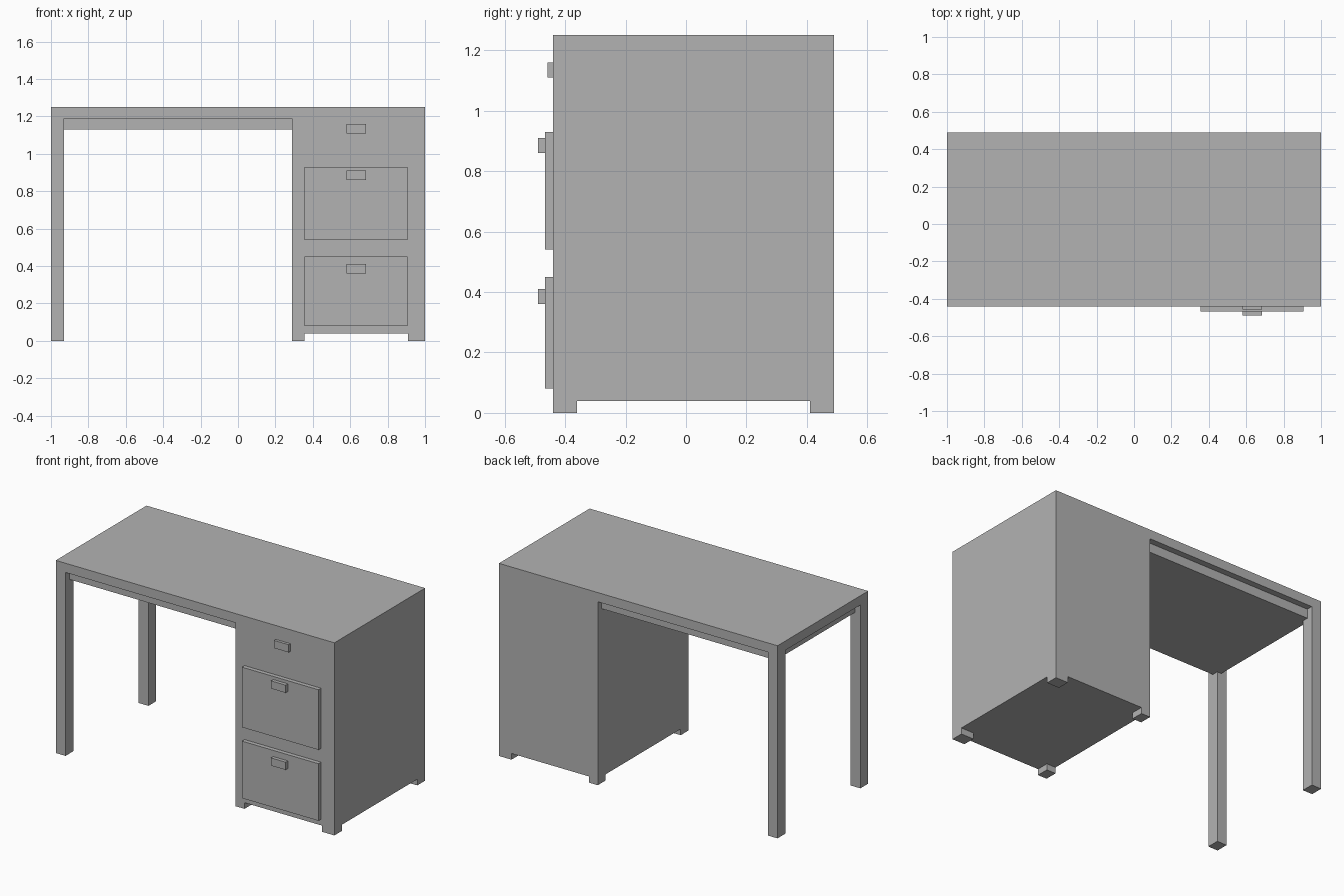
import bpy

cube = bpy.data.objects.get("Cube")
if cube:
    bpy.data.objects.remove(cube, do_unlink=True)

grey = bpy.data.materials.new("plain_grey")
grey.use_nodes = True
colour = (0.45, 0.45, 0.45, 1)
grey.diffuse_color = colour
grey.node_tree.nodes["Principled BSDF"].inputs["Base Color"].default_value = colour


def box(name, x, y, z):
    """Box spanning the given (low, high) ranges."""
    bpy.ops.mesh.primitive_cube_add(size=1, location=[sum(r) / 2 for r in (x, y, z)])
    ob = bpy.context.object
    ob.name = name
    ob.scale = [r[1] - r[0] for r in (x, y, z)]
    bpy.ops.object.transform_apply(location=False, rotation=False, scale=True)
    ob.data.materials.append(grey)
    return ob


FRONT, BACK = -0.44, 0.49
INNER = 0.29          # knee-side face of the cabinet
TOP, UNDER = 1.25, 1.19
ends = {"front": (FRONT, FRONT + 0.08), "back": (BACK - 0.08, BACK)}

# Table top and the recessed slab beneath it
box("desk_top", (-1, INNER), (FRONT, BACK), (UNDER, TOP))
box("under_slab", (-0.96, INNER), (FRONT + 0.04, BACK - 0.04), (1.13, UNDER))

# Drawer cabinet, flush with the table top
box("drawer_cabinet", (INNER, 1), (FRONT, BACK), (0.04, TOP))

# Long legs and short cabinet feet
for end, y in ends.items():
    box(end + "_leg", (-1, -0.93), y, (0, UNDER))
    box(end + "_inner_foot", (INNER, 0.355), y, (0, 0.04))
    box(end + "_outer_foot", (0.91, 1), y, (0, 0.04))

# Drawer fronts
FACE = FRONT - 0.027
for name, z in (("middle", (0.54, 0.93)), ("lower", (0.08, 0.45))):
    box(name + "_drawer_front", (0.355, 0.905), (FACE, FRONT), z)

# Handles
for name, z, y in (("upper", 1.11, (FRONT - 0.018, FRONT)),
                   ("middle", 0.86, (FACE - 0.023, FACE)),
                   ("lower", 0.36, (FACE - 0.023, FACE))):
    box(name + "_handle", (0.58, 0.685), y, (z, z + 0.05))
